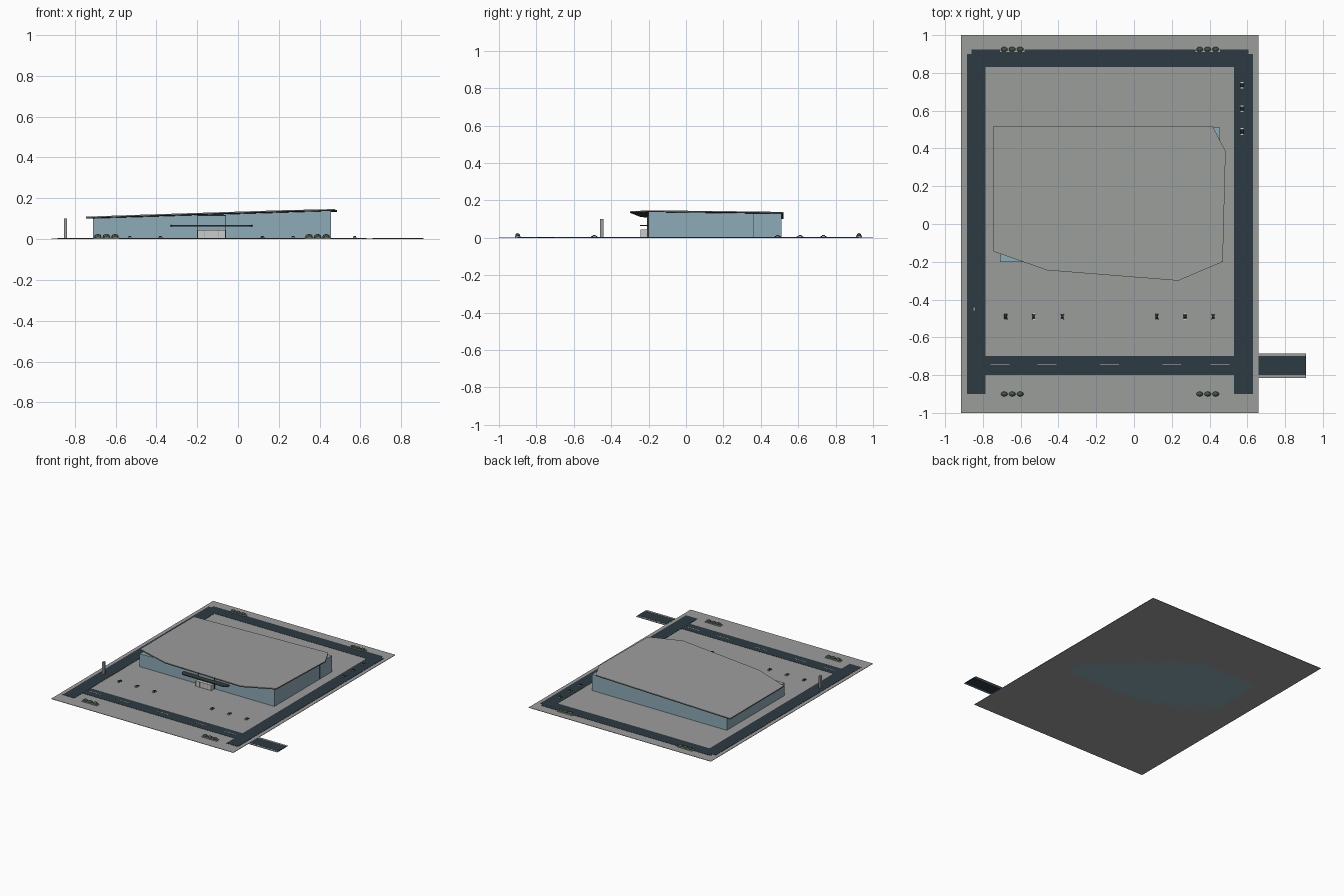
import bpy, bmesh, math
from mathutils import Matrix

if "Cube" in bpy.data.objects:
    bpy.data.objects.remove(bpy.data.objects["Cube"])

def mat(name, r, g, b):
    m = bpy.data.materials.new(name)
    m.diffuse_color = (r, g, b, 1)
    m.use_nodes = True
    m.node_tree.nodes["Principled BSDF"].inputs["Base Color"].default_value = m.diffuse_color
    return m

ASPHALT = mat("asphalt", .025, .042, .055)
GLASS = mat("glass", .27, .41, .47)
DARK = mat("dark_trim", .04, .045, .045)
WHITE = mat("white", .8, .8, .8)
GREEN = mat("shrub_green", .06, .10, .06)
PAVE = mat("paving", .33, .34, .33)
CAR_BLUE = mat("car_blue", .08, .2, .3)

def finish(name, bm, material=None):
    bmesh.ops.recalc_face_normals(bm, faces=bm.faces)
    me = bpy.data.meshes.new(name)
    bm.to_mesh(me)
    bm.free()
    ob = bpy.data.objects.new(name, me)
    bpy.context.collection.objects.link(ob)
    if material:
        me.materials.append(material)
    return ob

def add_box(bm, x0, x1, y0, y1, z0, z1):
    m = Matrix.Translation(((x0+x1)/2, (y0+y1)/2, (z0+z1)/2)) @ Matrix.Diagonal((x1-x0, y1-y0, z1-z0, 1))
    bmesh.ops.create_cube(bm, size=1, matrix=m)

def boxes(name, items, material=None):
    bm = bmesh.new()
    for b in items:
        add_box(bm, *b)
    return finish(name, bm, material)

def prism(name, top, bottom_z, material=None):
    """Solid under a top outline; bottom_z maps a top height to a bottom height."""
    bm = bmesh.new()
    t = [bm.verts.new(p) for p in top]
    b = [bm.verts.new((x, y, bottom_z(z))) for x, y, z in top]
    bm.faces.new(t)
    bm.faces.new(b[::-1])
    n = len(t)
    for i in range(n):
        bm.faces.new((b[i], b[(i+1) % n], t[(i+1) % n], t[i]))
    return finish(name, bm, material)

# Site slab and perimeter roads
boxes("site_slab", [(-.915, .66, -1, 1, 0, .003)], PAVE)
boxes("side_roads", [(-.885, -.785, -.9, .9, .002, .005), (.53, .63, -.9, .9, .002, .005)], ASPHALT)
boxes("cross_roads", [(-.86, .605, .83, .925, .002, .0046), (-.785, .53, -.8, -.7, .002, .0046)], ASPHALT)
boxes("driveway", [(.66, .91, -.8, -.7, 0, .005)], ASPHALT)
boxes("driveway_kerbs", [(.66, .91, -.815, -.8, 0, .004), (.66, .91, -.7, -.685, 0, .004)], PAVE)
boxes("lane_dashes", [(x-.05, x+.05, -.747, -.743, .004, .0055)
                      for x in (-.71, -.46, -.13, .2, .455)], WHITE)

# Main hall with sloping wall tops
prism("hall_walls", [(-.71, -.2, .102), (.455, -.2, .138), (.455, .51, .129), (-.71, .51, .1)],
      lambda z: 0, GLASS)

# Faceted overhanging roof with a dark soffit
roof = [(-.745, .52, .109), (-.745, -.145, .11), (-.46, -.245, .12), (.235, -.3, .142),
        (.47, -.2, .147), (.485, .385, .141), (.415, .52, .138)]
prism("roof", roof, lambda z: z-.004, PAVE)
prism("roof_soffit", [(x, y, z-.004) for x, y, z in roof], lambda z: z-.004, DARK)

# Wall seams on the two ends
boxes("wall_seams", [(.455, .456, y-.001, y+.001, .003, .128) for y in (.36,)]
      + [(-.711, -.71, y-.001, y+.001, .003, .098) for y in (.36,)], DARK)

# Entrance: stepped vestibule, back panel, fascia board, rounded canopy
boxes("entrance_panel", [(-.2, -.06, -.206, -.2, .003, .112)], GLASS)
boxes("entrance_frame", [(-.201, -.199, -.208, -.2, .003, .116), (-.061, -.059, -.208, -.2, .003, .116),
                         (-.2, -.06, -.212, -.2, .114, .118)], DARK)
boxes("vestibule", [(-.198, -.062, -.24, -.2, .003, .045)], WHITE)
boxes("vestibule_mullions", [(x-.001, x+.001, -.242, -.24, .003, .045)
                             for x in (-.197, -.163, -.13, -.097, -.063)], GLASS)
cap = []
for side in (1, -1):
    for i in range(9):
        a = math.pi*(i/8 - .5)
        cap.append((-.13 + side*(.165 + .035*math.cos(a)), -.21 + side*.035*math.sin(a), .068))
prism("canopy", cap, lambda z: z-.006, DARK)

# Sign pylon
boxes("pylon", [(-.852, -.838, -.46, -.44, .003, .1)], PAVE)

# Planters with three shrubs each
for px in (-.645, .39):
    for py in (-.9, .925):
        boxes("planter", [(px-.065, px+.065, py-.015, py+.015, .003, .009)], PAVE)
        bm = bmesh.new()
        for dx in (-.042, 0, .042):
            bmesh.ops.create_icosphere(bm, subdivisions=2, radius=1,
                matrix=Matrix.Translation((px+dx, py, .013)) @ Matrix.Diagonal((.018, .013, .012, 1)))
        finish("shrubs", bm, GREEN)

# Parked cars: body, tapered cabin, wheels
def car(x, y, paint):
    boxes("car_body", [(x-.008, x+.008, y-.018, y+.018, .006, .010)], paint)
    bm = bmesh.new()
    add_box(bm, x-.007, x+.007, y-.010, y+.010, .010, .015)
    for v in bm.verts:
        if v.co.z > .012:
            v.co.y = y + (v.co.y-y)*.6
            v.co.x = x + (v.co.x-x)*.85
    finish("car_cabin", bm, DARK)
    bm = bmesh.new()
    for sx in (-1, 1):
        for sy in (-1, 1):
            bmesh.ops.create_cone(bm, cap_ends=True, segments=10, radius1=.0035, radius2=.0035, depth=.003,
                matrix=Matrix.Translation((x+sx*.0075, y+sy*.011, .0068)) @ Matrix.Rotation(math.pi/2, 4, 'Y'))
    finish("car_wheels", bm, DARK)

for i, cx in enumerate((-.68, -.53, -.38, .12, .27, .42)):
    car(cx, -.49, (CAR_BLUE, WHITE, PAVE)[i % 3])
for cy in (.49, .61, .735):
    car(.572, cy, WHITE)
